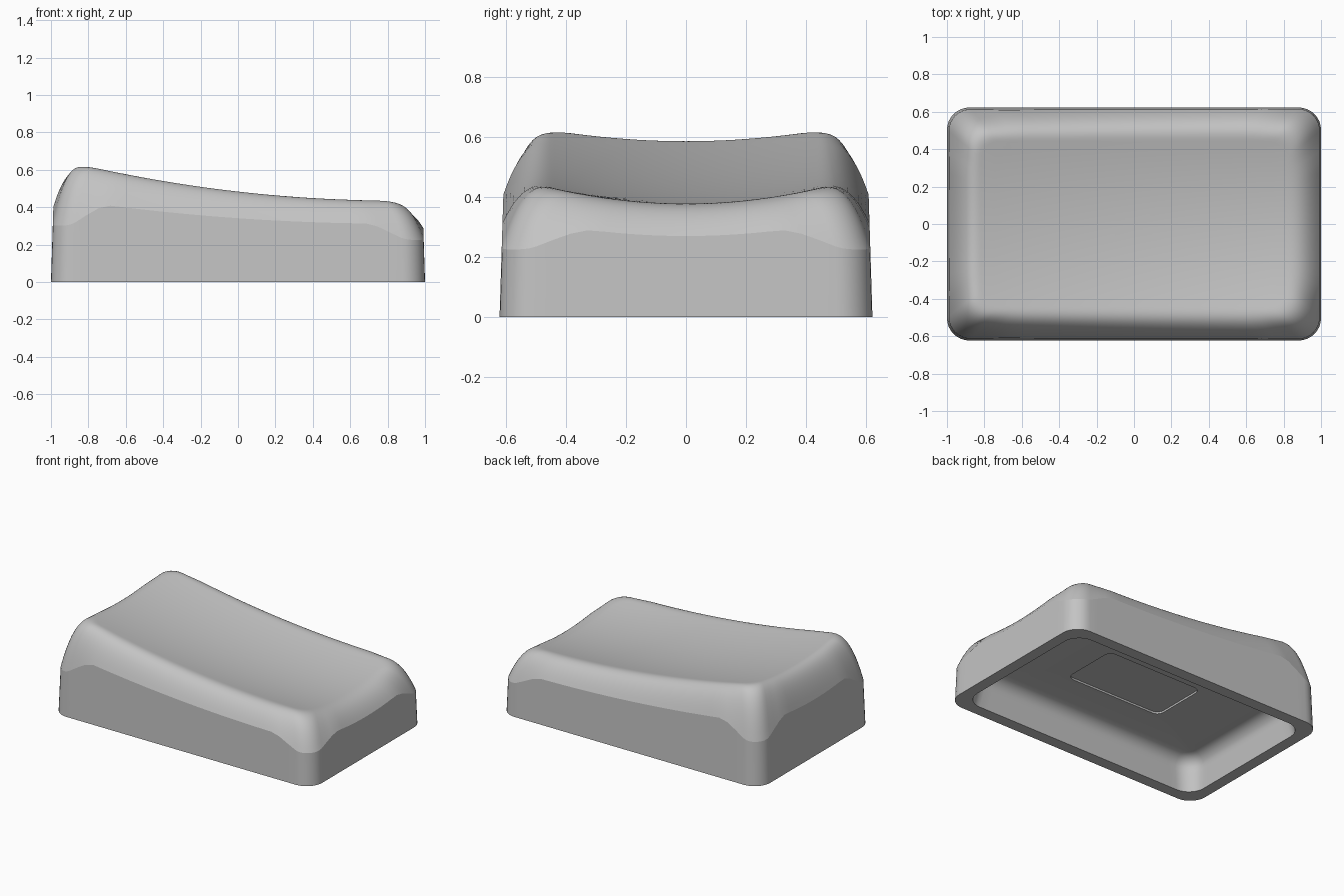
import bpy
import bmesh
import math

default = bpy.data.objects.get("Cube")
if default:
    bpy.data.objects.remove(default, do_unlink=True)

ARC, LONG, SHORT = 8, 28, 18     # segments per corner, long side, short side
SHOULDER, DISH = 14, 12          # rings on the shoulder and on the dished top


def outline(hx, hy, r):
    """Rounded rectangle, counter-clockwise, always the same point count."""
    pts = []
    corners = [(1, 1, LONG), (-1, 1, SHORT), (-1, -1, LONG), (1, -1, SHORT)]
    for i, (sx, sy, side) in enumerate(corners):
        cx, cy = sx * (hx - r), sy * (hy - r)
        for k in range(ARC + 1):
            a = math.pi / 2 * (i + k / ARC)
            pts.append((cx + r * math.cos(a), cy + r * math.sin(a)))
        # straight run to the start of the next corner
        nx, ny = corners[(i + 1) % 4][:2]
        end = (nx * (hx - r) + r * math.cos(a), ny * (hy - r) + r * math.sin(a))
        x, y = pts[-1]
        for k in range(1, side):
            f = k / side
            pts.append((x + (end[0] - x) * f, y + (end[1] - y) * f))
    return pts


def rim(x):
    return 0.485 - 0.115 * x + 0.068 * x * x


def top(x, y):
    """Dished, sloping upper surface."""
    return rim(x) - (0.05 + 0.01 * x) * (1 - (y / 0.47) ** 2)


def crease(x, y):
    """Height where the side wall meets the shoulder; dips at the corners."""
    edge = rim(max(-0.83, min(0.83, x)))
    s = ((1 - abs(x)) + (0.62 - abs(y)) - 0.06) / 0.25
    s = max(0, min(1, s))
    corner = 1 - s * s * (3 - 2 * s)
    dip = 0.042 * max(0, 1 - (y / 0.47) ** 2)
    return 0.6 * edge + 0.05 - 0.2 * edge * corner - dip


bm = bmesh.new()
rings = []


def add_ring(points):
    rings.append([bm.verts.new(p) for p in points])
    return len(rings) - 1


def flat_ring(hx, hy, r, z):
    return add_ring([(x, y, z) for x, y in outline(hx, hy, r)])


sharp = []

# Underside: recessed panel, ceiling, filleted cavity wall, bottom flange
CEILING, FILLET = 0.225, 0.09
sharp.append(flat_ring(0.37, 0.205, 0.05, CEILING + 0.013))
sharp.append(flat_ring(0.37, 0.205, 0.05, CEILING))
for k in range(7):
    a = math.pi / 2 * k / 6
    grow = FILLET * math.sin(a)
    flat_ring(0.815 + grow, 0.435 + grow, 0.04 + grow,
              CEILING - FILLET * (1 - math.cos(a)))
sharp.append(flat_ring(0.922, 0.543, 0.12, 0))
sharp.append(flat_ring(1.0, 0.623, 0.12, 0))

# Shoulder, curving from the tapered wall's crease up to the rim of the dish
outer = []
for x, y in outline(1.0, 0.623, 0.12):
    z = crease(x, y)
    outer.append((x * (1 - 0.032 * z), y * (1 - 0.05 * z), z))
inner = outline(0.815, 0.44, 0.09)
for k in range(SHOULDER + 1):
    t = k / SHOULDER
    ring = []
    for (ox, oy, oz), (ix, iy) in zip(outer, inner):
        x, y = ox + (ix - ox) * t, oy + (iy - oy) * t
        drop = top(ox, oy) - oz
        ring.append((x, y, top(x, y) - drop * (1 - t) ** 2.6))
    index = add_ring(ring)
    if k == 0:
        sharp.append(index)

# Dished top
for k in range(1, DISH):
    s = 1 - k / DISH
    add_ring([(x * s, y * s, top(x * s, y * s)) for x, y in inner])

# Skin the rings and close both ends
count = len(outer)
for a, b in zip(rings, rings[1:]):
    for i in range(count):
        j = (i + 1) % count
        bm.faces.new((a[i], a[j], b[j], b[i]))
bm.faces.new(rings[0])
centre = bm.verts.new((0, 0, top(0, 0)))
for i in range(count):
    bm.faces.new((rings[-1][i], rings[-1][(i + 1) % count], centre))
bmesh.ops.recalc_face_normals(bm, faces=bm.faces[:])

# Smooth shading with crisp part lines
for face in bm.faces:
    face.smooth = True
for index in sharp:
    ring = rings[index]
    for i in range(count):
        edge = bm.edges.get((ring[i], ring[(i + 1) % count]))
        edge.smooth = False

mesh = bpy.data.meshes.new("dished_cap")
bm.to_mesh(mesh)
bm.free()
cap = bpy.data.objects.new("dished_cap", mesh)
bpy.context.collection.objects.link(cap)

# Grey plastic
grey = bpy.data.materials.new("grey_plastic")
grey.use_nodes = True
colour = (0.55, 0.55, 0.55, 1)
grey.diffuse_color = colour
grey.node_tree.nodes["Principled BSDF"].inputs["Base Color"].default_value = colour
mesh.materials.append(grey)
